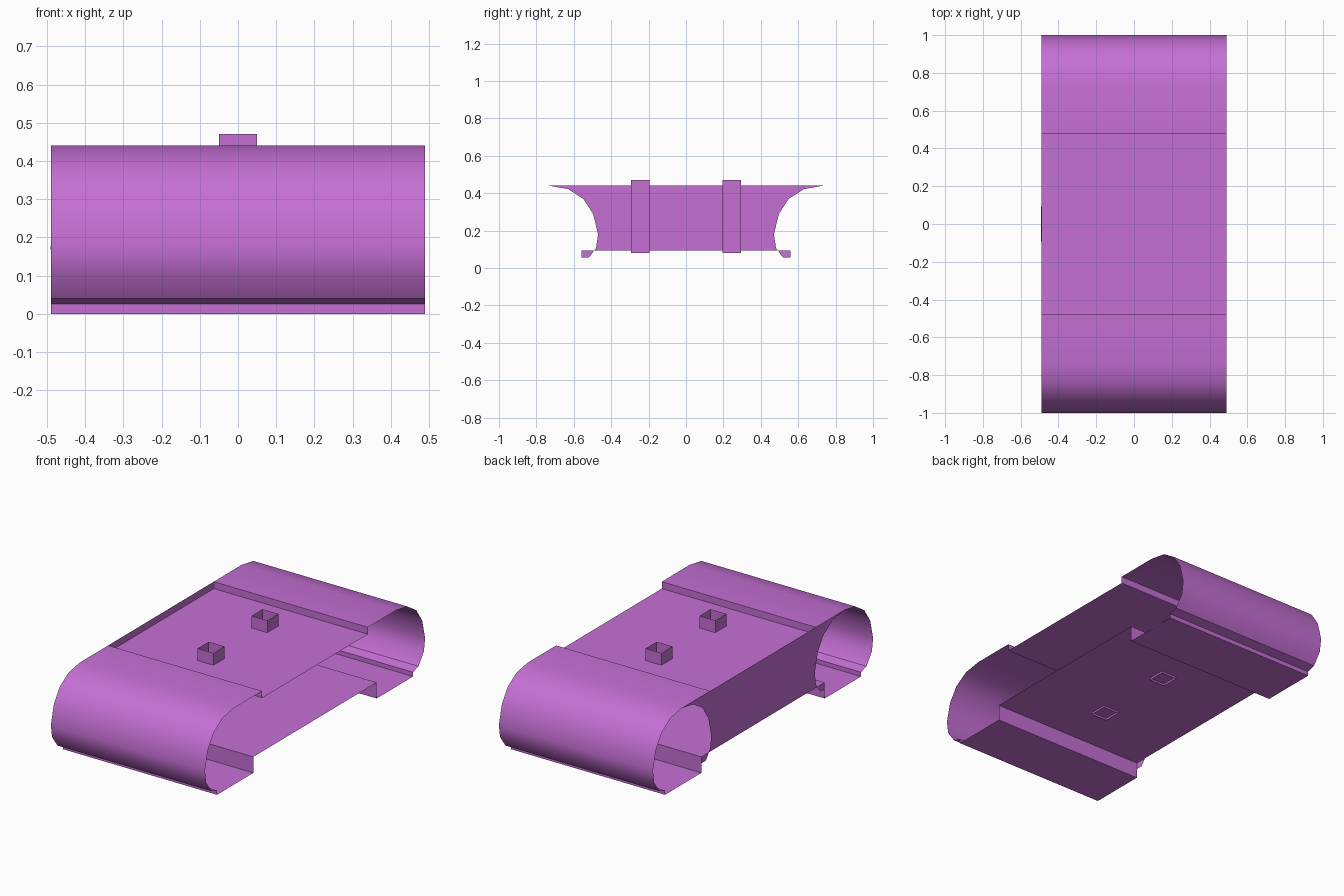
import bpy

if "Cube" in bpy.data.objects:
    bpy.data.objects.remove(bpy.data.objects["Cube"])

W = 0.49          # half width in x
AXIS = 0.735      # y of the roll axis

mat = bpy.data.materials.new("violet")
mat.diffuse_color = (0.56, 0.16, 0.66, 1)
mat.use_nodes = True
mat.node_tree.nodes["Principled BSDF"].inputs["Base Color"].default_value = mat.diffuse_color


def add_mesh(name, verts, faces, smooth=False):
    me = bpy.data.meshes.new(name)
    me.from_pydata(verts, [], faces)
    me.materials.append(mat)
    ob = bpy.data.objects.new(name, me)
    bpy.context.collection.objects.link(ob)
    bpy.ops.object.select_all(action='DESELECT')
    ob.select_set(True)
    bpy.context.view_layer.objects.active = ob
    if smooth:
        bpy.ops.object.shade_smooth_by_angle(angle=0.6)
    return ob


def sheet(name, profile, smooth=False):
    """Extrude an open (y, z) profile across the full width."""
    n = len(profile)
    verts = [(x, y, z) for x in (-W, W) for y, z in profile]
    faces = [(i, i + 1, n + i + 1, n + i) for i in range(n - 1)]
    return add_mesh(name, verts, faces, smooth)


# Low-poly roll section: (offset from axis, height)
arc = [(0, 0.44), (0.104, 0.422), (0.185, 0.37), (0.238, 0.29),
       (0.265, 0.18), (0.254, 0.107)]

# Rolled end shells: step up from the deck, around the curve, lip, flat underside
roll = [(0.48, 0.40), (0.48, 0.44)]
roll += [(AXIS + d, z) for d, z in arc]
roll += [(0.94, 0.04), (0.89, 0.025), (0.89, 0), (0.56, 0)]
sheet("back_roll", roll, True)
sheet("front_roll", [(-y, z) for y, z in reversed(roll)], True)

# Upper deck, and lower tray with its down-turned flanges
sheet("upper_deck", [(-0.48, 0.40), (0.48, 0.40)])
sheet("lower_tray", [(-0.56, 0), (-0.56, 0.092), (0.56, 0.092), (0.56, 0)])

# Side wall on the left only, cut away around the open roll ends
edge = [(AXIS - d, z) for d, z in arc] + [(0.492, 0.092)]
outline = edge + [(-y, z) for y, z in reversed(edge)]
add_mesh("side_wall", [(-W, y, z) for y, z in outline],
         [tuple(range(len(outline)))])

# Small tabs of the wall below the tray
for s, side in ((1, "back"), (-1, "front")):
    tab = [(0.492, 0.092), (0.56, 0.092), (0.56, 0.055), (0.519, 0.055)]
    add_mesh(side + "_tab", [(-W, s * y, z) for y, z in tab], [(0, 1, 2, 3)])

    # Square open tubes through both decks
    ring = [(-0.05, -0.05), (0.05, -0.05), (0.05, 0.05), (-0.05, 0.05)]
    verts = [(x, s * 0.245 + y, z) for z in (0.08, 0.47) for x, y in ring]
    add_mesh(side + "_post", verts,
             [(i, (i + 1) % 4, (i + 1) % 4 + 4, i + 4) for i in range(4)])

# Thin ridge on the outside of the wall
add_mesh("wall_ridge", [(-W, -0.19, 0.175), (-W, 0.19, 0.175),
                        (-W - 0.002, 0, 0.18), (-W, 0, 0.168)],
         [(0, 2, 1), (0, 3, 2), (3, 1, 2)])
